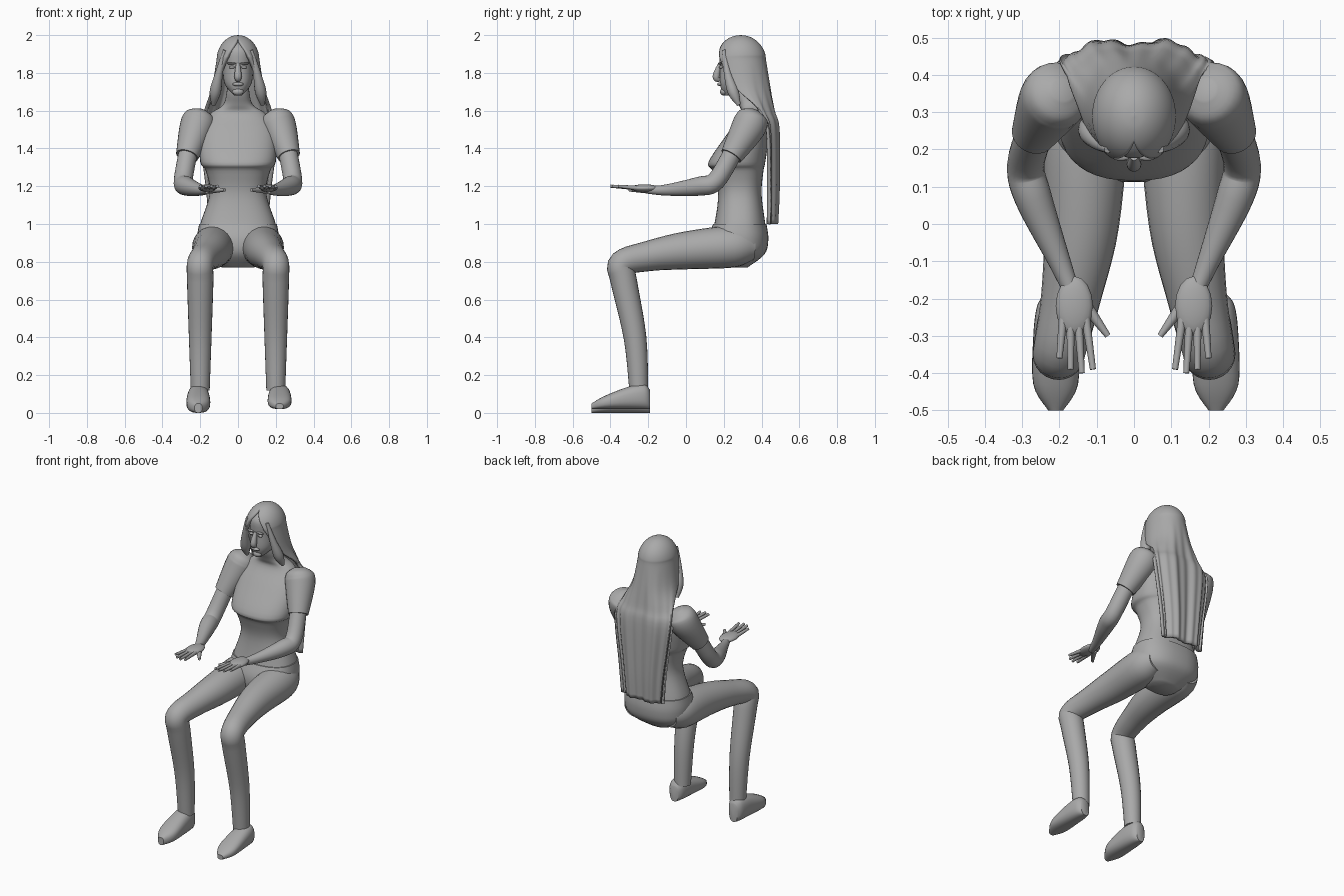
import bpy, bmesh, math
from mathutils import Vector

cube = bpy.data.objects.get("Cube")
if cube:
    bpy.data.objects.remove(cube)

shade = (.4, .4, .4, 1)
grey = bpy.data.materials.new("plain grey")
grey.use_nodes = True
grey.diffuse_color = shade
grey.node_tree.nodes["Principled BSDF"].inputs["Base Color"].default_value = shade


def smooth_path(rows, steps=5):
    """Interpolate rows of numbers with a smooth spline."""
    result = []
    last = len(rows) - 1
    for i in range(last):
        before, start, end, after = (rows[min(last, max(0, i + k))] for k in range(-1, 3))
        for step in range(steps):
            t = step / steps
            row = []
            for a, b, c, d in zip(before, start, end, after):
                slope_in, slope_out = (c - a) / 2, (d - b) / 2
                ease = t * t * (3 - 2 * t)
                row.append(b + (c - b) * ease + slope_in * t * (1 - t) ** 2 - slope_out * t * t * (1 - t))
            result.append(row)
    return result + [list(rows[last])]


def finish(name, bm):
    """Turn a bmesh into a smoothly shaded object."""
    bmesh.ops.recalc_face_normals(bm, faces=bm.faces)
    mesh = bpy.data.meshes.new(name)
    bm.to_mesh(mesh)
    bm.free()
    mesh.materials.append(grey)
    obj = bpy.data.objects.new(name, mesh)
    bpy.context.collection.objects.link(obj)
    bpy.ops.object.select_all(action="DESELECT")
    obj.select_set(True)
    bpy.context.view_layer.objects.active = obj
    bpy.ops.object.shade_smooth_by_angle(angle=math.radians(50))
    return obj


def skin(bm, rings, closed):
    """Bridge neighbouring rows of vertices with quads."""
    for lower, upper in zip(rings, rings[1:]):
        size = len(lower)
        for k in range(size if closed else size - 1):
            n = (k + 1) % size
            bm.faces.new((lower[k], lower[n], upper[n], upper[k]))


def loft(name, rings, power=2.0, segments=28):
    """Skin rings given as centre, first half axis and second half axis."""
    bm = bmesh.new()
    loops = []
    for centre, u, v in rings:
        loop = []
        for k in range(segments):
            angle = math.tau * k / segments
            c, s = math.cos(angle), math.sin(angle)
            c = math.copysign(abs(c) ** (2 / power), c)
            s = math.copysign(abs(s) ** (2 / power), s)
            loop.append(bm.verts.new(centre + u * c + v * s))
        loops.append(loop)
    skin(bm, loops, True)
    bm.faces.new(loops[0])
    bm.faces.new(loops[-1])
    return finish(name, bm)


def body(name, rows, power, grow=0):
    """Level sections given as height, front, back and half width."""
    loft(name, [(Vector((0, (front + back) / 2, z)),
                 Vector((width + grow, 0, 0)),
                 Vector((0, (back - front) / 2 + grow, 0)))
                for z, front, back, width in smooth_path(rows)], power, 40)


def tube(name, side, rows, segments=24):
    """Round limb along points given as x, y, z and radius."""
    path = smooth_path(rows)
    points = [Vector((side * x, y, z)) for x, y, z, radius in path]
    rings = []
    for i, point in enumerate(points):
        along = (points[min(i + 1, len(points) - 1)] - points[max(i - 1, 0)]).normalized()
        across = Vector((1, 0, 0))
        across = (across - along * across.dot(along)).normalized()
        radius = path[i][3]
        rings.append((point, across * radius, along.cross(across) * radius))
    loft(name, rings, segments=segments)


def blob(name, centre, size):
    bm = bmesh.new()
    bmesh.ops.create_uvsphere(bm, u_segments=16, v_segments=10, radius=1)
    bmesh.ops.scale(bm, vec=size, verts=bm.verts)
    bmesh.ops.translate(bm, vec=centre, verts=bm.verts)
    finish(name, bm)


# Torso, neck and briefs
hips = [(.77, .2, .32, .08), (.84, .13, .41, .19), (.92, .12, .43, .21), (1, .15, .42, .2)]
chest = [(1.16, .17, .4, .15), (1.28, .14, .41, .17), (1.33, .12, .42, .2), (1.48, .22, .44, .2),
         (1.58, .29, .43, .15), (1.63, .28, .41, .08), (1.7, .25, .37, .06), (1.8, .24, .37, .05)]
body("torso", hips + chest, 2.4)
body("briefs", hips, 2.4, .006)

# Head and face
body("head", [(1.68, .2, .25, .02), (1.74, .18, .36, .07), (1.83, .18, .4, .08),
              (1.92, .18, .4, .08), (1.97, .23, .36, .05)], 2.2)
tube("nose", 1, [(0, .18, 1.85, .01), (0, .16, 1.78, .02), (0, .18, 1.76, .01)], 14)
blob("mouth", (0, .18, 1.74), (.03, .015, .01))
blob("chin", (0, .2, 1.7), (.03, .02, .02))

# Long hair: a rounded cap that flattens into a wavy sheet down the back
crown = [(1.86 + .14 * math.cos(a), .29, .115 * math.sin(a), .135 * math.sin(a))
         for a in (math.pi / 2 * k / 6 for k in range(7))]
fall = [(1.72, .31, .14, .14), (1.6, .38, .18, .09), (1.5, .43, .2, .06),
        (1.2, .44, .16, .05), (1, .44, .14, .04)]
columns = 56
bm = bmesh.new()
grid = []
for z, middle, width, depth in smooth_path(crown + fall):
    rise = max(0, z - 1.6)
    wrap = math.radians(min(180, 85 + 200 * rise + 900 * rise ** 4))
    fade = min(1, max(0, (1.85 - z) * 3))
    line = []
    for k in range(columns + 1):
        t = wrap * (2 * k / columns - 1)
        wave = fade * (.004 * math.sin(17 * t) - .009 * math.cos(6 * t))
        line.append(bm.verts.new((width * math.sin(t), middle + depth * math.cos(t) + wave, z)))
    grid.append(line)
skin(bm, grid, False)
bmesh.ops.remove_doubles(bm, verts=bm.verts, dist=.0002)
hair = finish("long_hair", bm)
shell = hair.modifiers.new("thickness", "SOLIDIFY")
shell.thickness = .02
shell.offset = -1

for side, word in ((-1, "right"), (1, "left")):
    # Face details and front lock of hair
    blob(word + "_eye", (side * .033, .185, 1.83), (.016, .01, .008))
    blob(word + "_brow", (side * .035, .18, 1.85), (.025, .01, .006))
    tube(word + "_hair_lock", side, [(.07, .2, 1.92, .01), (.1, .22, 1.8, .02),
                                     (.12, .25, 1.7, .03), (.13, .28, 1.63, .01)], 14)

    # Arm with short sleeve
    tube(word + "_sleeve", side, [(.19, .36, 1.6, .03), (.2, .35, 1.57, .08),
                                  (.22, .33, 1.51, .09), (.27, .24, 1.36, .06)])
    tube(word + "_arm", side, [(.26, .26, 1.4, .05), (.29, .16, 1.23, .05), (.27, .07, 1.2, .05),
                               (.2, -.1, 1.18, .03), (.16, -.2, 1.18, .02)])

    # Hand with spread fingers
    blob(word + "_palm", (side * .16, -.22, 1.19), (.05, .08, .02))
    for i in range(4):
        reach = -.4 + .01 * (i - 2) ** 2
        tube(word + "_finger", side, [(.19 - .02 * i, -.25, 1.19, .012),
                                      (.2 - .03 * i, reach, 1.2, .008)], 12)
    tube(word + "_thumb", side, [(.15, -.19, 1.18, .02), (.07, -.3, 1.18, .008)], 12)

    # Bent leg
    tube(word + "_leg", side, [(.12, .36, .88, .07), (.13, .25, .88, .11), (.14, 0, .86, .1),
                               (.17, -.2, .83, .08), (.2, -.34, .79, .07), (.2, -.33, .7, .07),
                               (.2, -.27, .4, .06), (.2, -.25, .12, .05)])

    # Slip-on shoe: length position, top height and half width
    sole = .02 if side > 0 else 0
    shoe = smooth_path([(-.19, .12, .03), (-.22, .15, .05), (-.3, .14, .06),
                        (-.43, .09, .06), (-.5, .05, .02)])
    loft(word + "_shoe", [(Vector((side * .21 + sole / 2, y, (top + sole) / 2)),
                           Vector((width, 0, 0)), Vector((0, 0, (top - sole) / 2)))
                          for y, top, width in shoe], 2.5)
